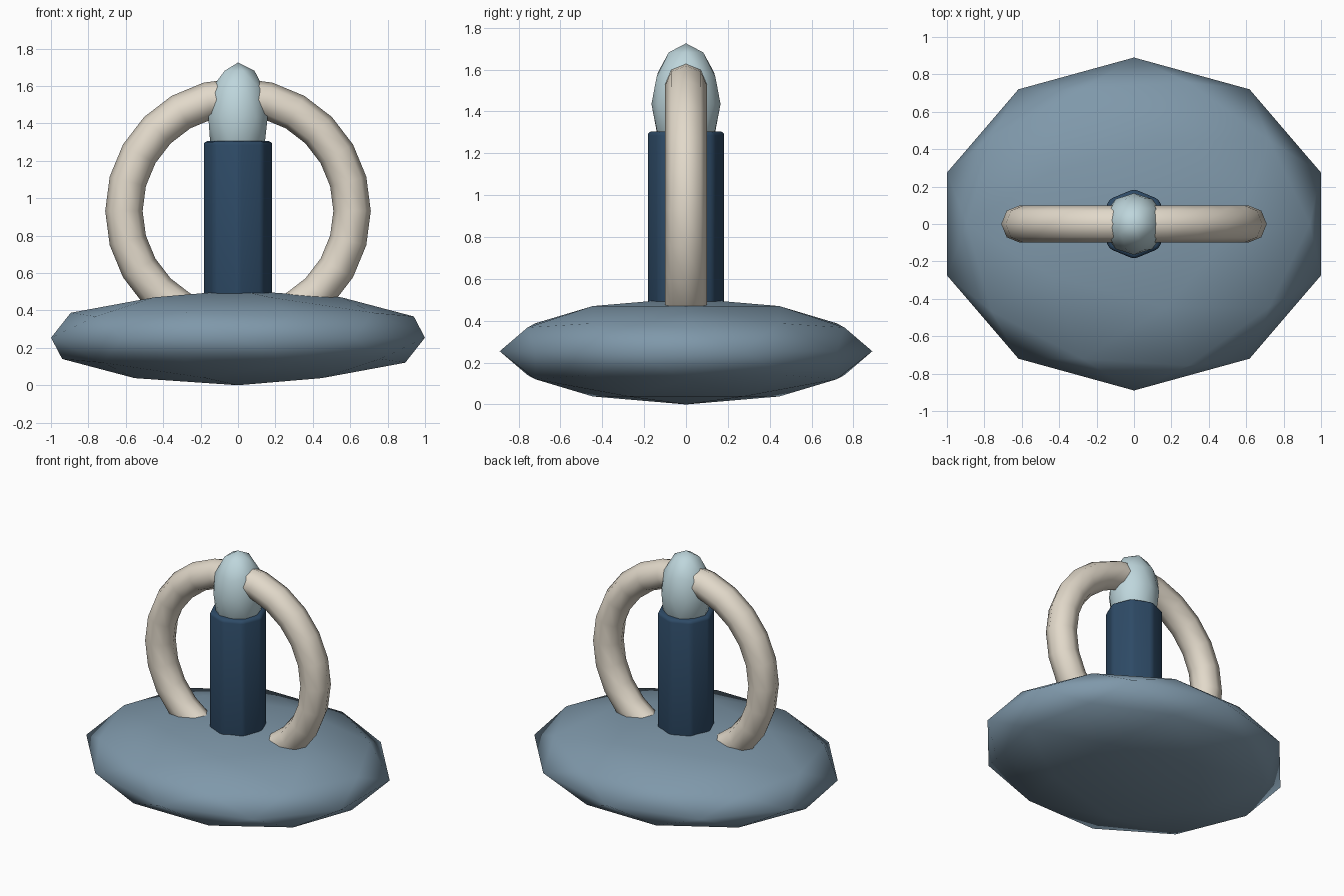
import bpy
import math

if "Cube" in bpy.data.objects:
    bpy.data.objects.remove(bpy.data.objects["Cube"])


def material(name, color):
    m = bpy.data.materials.new(name)
    m.diffuse_color = (*color, 1.0)
    m.use_nodes = True
    m.node_tree.nodes["Principled BSDF"].inputs["Base Color"].default_value = m.diffuse_color
    return m


slate = material("slate_blue", (0.212, 0.314, 0.402))
navy = material("navy", (0.027, 0.069, 0.133))
cream = material("cream", (0.76, 0.694, 0.59))
pale = material("pale_blue", (0.515, 0.672, 0.716))


def finish(name, mat, angle=180):
    ob = bpy.context.object
    ob.name = name
    ob.data.materials.append(mat)
    bpy.ops.object.transform_apply(location=False, rotation=True, scale=True)
    bpy.ops.object.shade_smooth_by_angle(angle=math.radians(angle))
    return ob


def faceted_ball(name, mat, z, size):
    bpy.ops.mesh.primitive_ico_sphere_add(subdivisions=2, radius=1, location=(0, 0, z))
    bpy.context.object.scale = size
    return finish(name, mat)


# Flattened disc-like base
faceted_ball("base", slate, 0.254, (1.051, 0.89, 0.254))

# Octagonal column with softened edges
bpy.ops.mesh.primitive_cylinder_add(vertices=8, radius=0.187, depth=1.0, location=(0, 0, 0.805))
column = bpy.context.object
bevel = column.modifiers.new("soft_edges", "BEVEL")
bevel.width = 0.02
bevel.segments = 2
bevel.limit_method = "ANGLE"
bevel.angle_limit = math.radians(30)
bpy.ops.object.modifier_apply(modifier=bevel.name)
finish("column", navy, 50)

# Upright ring sunk into the base
bpy.ops.mesh.primitive_torus_add(major_segments=24, minor_segments=8, major_radius=0.61,
                                 minor_radius=0.1, location=(0, 0, 0.932),
                                 rotation=(math.pi / 2, 0, 0))
finish("ring", cream)

# Egg-shaped tip
faceted_ball("tip", pale, 1.435, (0.167, 0.165, 0.29))
